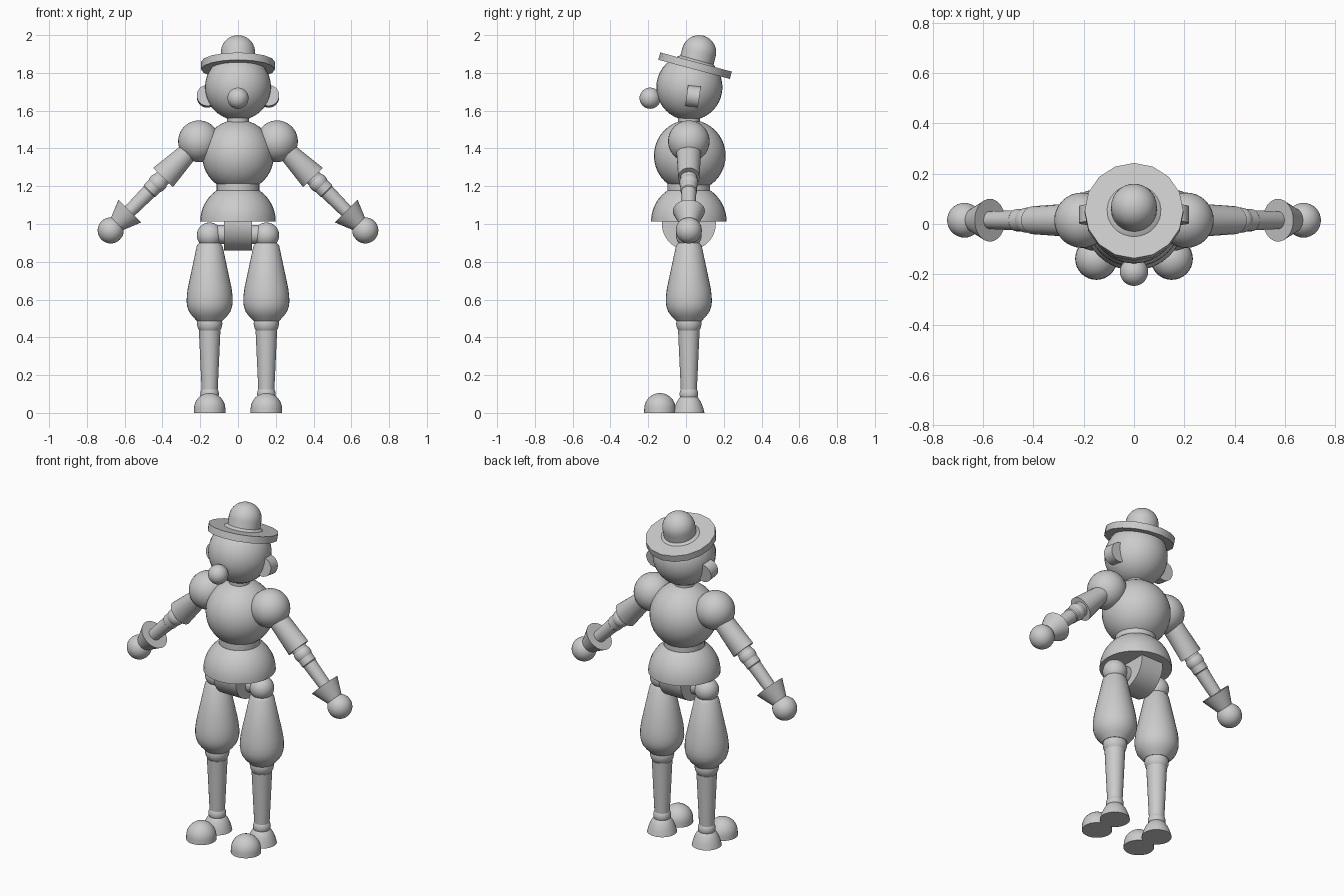
import bpy, bmesh
from math import sin, cos, pi, radians
from mathutils import Vector, Matrix

if "Cube" in bpy.data.objects:
    bpy.data.objects.remove(bpy.data.objects["Cube"])

Y = 0.015  # common centre plane of the body


def finish(name, bm, matrix, angle=35):
    bmesh.ops.recalc_face_normals(bm, faces=bm.faces)
    mesh = bpy.data.meshes.new(name)
    bm.to_mesh(mesh)
    bm.free()
    ob = bpy.data.objects.new(name, mesh)
    bpy.context.collection.objects.link(ob)
    ob.matrix_world = matrix
    bpy.ops.object.select_all(action='DESELECT')
    ob.select_set(True)
    bpy.context.view_layer.objects.active = ob
    bpy.ops.object.shade_smooth_by_angle(angle=radians(angle))
    return ob


def ball(name, pos, r):
    bm = bmesh.new()
    bmesh.ops.create_uvsphere(bm, u_segments=32, v_segments=20, radius=r)
    return finish(name, bm, Matrix.Translation(pos))


def lathe(name, pos, profile, axis=None, sides=32):
    """Revolve (height, radius_x, [radius_y]) points about an axis from pos."""
    bm = bmesh.new()
    rings = []
    for p in profile:
        h, rx, ry = p[0], p[1], p[-1]
        rings.append([bm.verts.new((rx * cos(2 * pi * i / sides),
                                    ry * sin(2 * pi * i / sides), h)) for i in range(sides)])
    for a, b in zip(rings, rings[1:]):
        for i in range(sides):
            j = (i + 1) % sides
            bm.faces.new((a[i], a[j], b[j], b[i]))
    bm.faces.new(rings[0])
    bm.faces.new(rings[-1])
    m = Matrix.Translation(pos)
    if axis is not None:
        m = m @ Vector(axis).to_track_quat('Z', 'Y').to_matrix().to_4x4()
    return finish(name, bm, m)


def arc(r, base, a0, a1, n=10):
    """Profile points on a sphere of radius r, latitudes a0..a1 degrees."""
    lat = [radians(a0 + (a1 - a0) * i / n) for i in range(n + 1)]
    return [(base + r * sin(a), r * cos(a)) for a in lat]


# Head, nose and neck
ball("head", (0, 0.018, 1.724), 0.175)
ball("nose", (0, -0.19, 1.666), 0.056)
lathe("neck", (0, Y, 1.5), [(0, 0.058), (0.08, 0.058)])

# Hat, tipped backwards
tilt = (0, sin(radians(15)), cos(radians(15)))
lathe("hat_brim", (0, 0.048, 1.838), [(-0.02, 0.196), (0.02, 0.196)], tilt, sides=16)
lathe("hat_crown", (0, 0.05, 1.838), [(0, 0.091)] + arc(0.091, 0.073, 0, 89), tilt)

# Torso, waist band, skirt and pelvis disc
ball("torso", (0, 0.02, 1.362), 0.19)
lathe("waist_band", (0, Y, 1.17), [(0, 0.113), (0.045, 0.113)])
lathe("skirt", (0, Y, 1.013), arc(0.2, 0, 0, 55))
lathe("pelvis", (-0.074, Y, 1.003), [(0, 0.143), (0.148, 0.143)], (1, 0, 0), sides=48)

for s, side in ((-1, "left"), (1, "right")):
    # Ear
    lathe("ear_" + side, (s * 0.162, 0.037, 1.676), [(-0.034, 0.056), (0.034, 0.056)],
          (0, -1, 0.14))

    # Leg
    x = s * 0.15
    lathe("hip_axle_" + side, (s * 0.07, Y, 0.945), [(0, 0.05), (0.08, 0.05)], (s, 0, 0))
    ball("hip_ball_" + side, (x, Y, 0.94), 0.068)
    lathe("thigh_" + side, (x, Y, 0),
          [(0.487, 0.068), (0.51, 0.09), (0.535, 0.109), (0.56, 0.118), (0.585, 0.122),
           (0.62, 0.121), (0.66, 0.116), (0.885, 0.068), (0.9, 0.055)])
    ball("knee_ball_" + side, (x, Y, 0.474), 0.067)
    lathe("shin_" + side, (x, Y, 0), [(0.11, 0.042), (0.435, 0.057)])
    ball("ankle_ball_" + side, (x, Y, 0.1), 0.049)
    lathe("heel_" + side, (x, Y, 0),
          [(0, 0.083), (0.03, 0.075), (0.06, 0.063), (0.085, 0.046), (0.1, 0.02)])
    lathe("toe_" + side, (x, -0.138, 0), [(0, 0.084)] + arc(0.083, 0.022, 0, 89))

    # Arm, hanging outwards at 45 degrees
    shoulder = Vector((s * 0.207, Y, 1.438))
    hand = Vector((s * 0.674, Y, 0.966))
    d = hand - shoulder
    ball("shoulder_ball_" + side, shoulder, 0.11)
    lathe("sleeve_" + side, shoulder, [(0.07, 0.066, 0.05), (0.27, 0.056, 0.073)], d)
    ball("elbow_ball_" + side, shoulder + d.normalized() * 0.31, 0.05)
    lathe("forearm_" + side, shoulder, [(0.25, 0.044), (0.37, 0.044), (0.375, 0.04), (0.56, 0.034)], d)
    lathe("cuff_" + side, shoulder, [(0.52, 0.085), (0.615, 0.046)], d)
    ball("hand_" + side, hand, 0.069)
